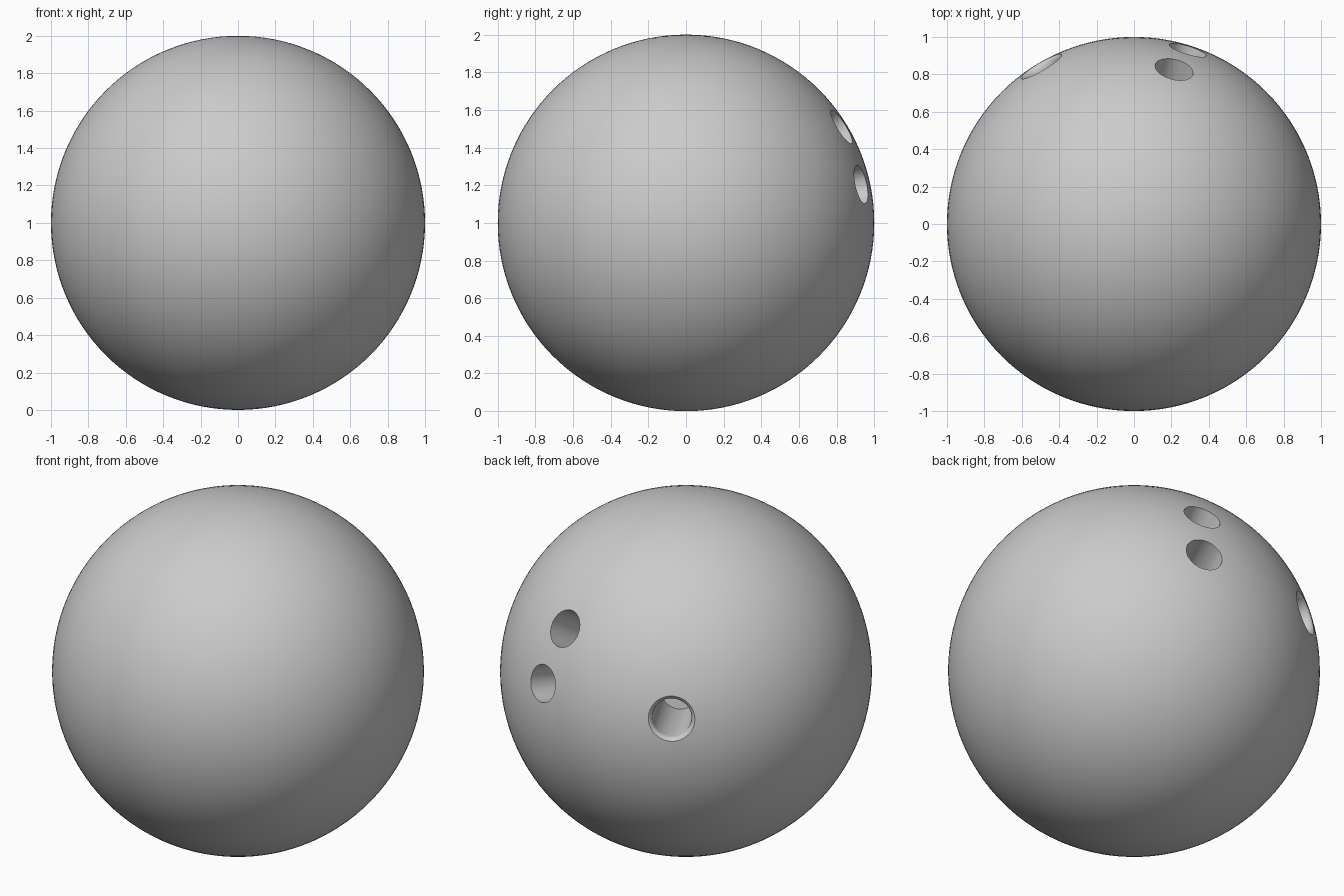
import bpy, bmesh, math
from mathutils import Vector

if "Cube" in bpy.data.objects:
    bpy.data.objects.remove(bpy.data.objects["Cube"])

CENTRE = Vector((0, 0, 1))

# Ball body
bpy.ops.mesh.primitive_uv_sphere_add(segments=128, ring_count=64, radius=1, location=CENTRE)
ball = bpy.context.object
ball.name = "ball"


def drill(name, direction, profile, steps=48):
    """Lathed cutter: profile is (radius, distance from ball centre), deepest first."""
    bm = bmesh.new()
    rings = []
    for r, h in profile:
        rings.append([bm.verts.new((r * math.cos(2 * math.pi * i / steps),
                                    r * math.sin(2 * math.pi * i / steps), h))
                      for i in range(steps)])
    for a, b in zip(rings, rings[1:]):
        for i in range(steps):
            j = (i + 1) % steps
            bm.faces.new((a[i], a[j], b[j], b[i]))
    bm.faces.new(rings[0][::-1])
    bm.faces.new(rings[-1])
    mesh = bpy.data.meshes.new(name)
    bm.to_mesh(mesh)
    bm.free()
    cutter = bpy.data.objects.new(name, mesh)
    bpy.context.collection.objects.link(cutter)
    cutter.location = CENTRE
    cutter.rotation_mode = 'QUATERNION'
    cutter.rotation_quaternion = Vector(direction).to_track_quat('Z', 'Y')
    cutter.hide_render = True
    cutter.hide_viewport = True
    mod = ball.modifiers.new(name, 'BOOLEAN')
    mod.operation = 'DIFFERENCE'
    mod.solver = 'EXACT'
    mod.object = cutter


# Two finger holes and a thumb hole with a softened lip
finger = [(0.104, 0.45), (0.104, 1.1)]
thumb = [(0.105, 0.4), (0.105, 0.955), (0.108, 0.972), (0.115, 0.985), (0.128, 0.993), (0.128, 1.1)]
drill("upper_finger_hole", (0.214, 0.823, 0.508), finger)
drill("lower_finger_hole", (0.286, 0.925, 0.203), finger)
drill("thumb_hole", (-0.492, 0.837, 0.17), thumb)

# Apply the holes and shade
bpy.context.view_layer.update()
bpy.ops.object.select_all(action='DESELECT')
ball.select_set(True)
bpy.context.view_layer.objects.active = ball
for mod in list(ball.modifiers):
    bpy.ops.object.modifier_apply(modifier=mod.name)
bpy.ops.object.shade_smooth_by_angle(angle=math.radians(35))
